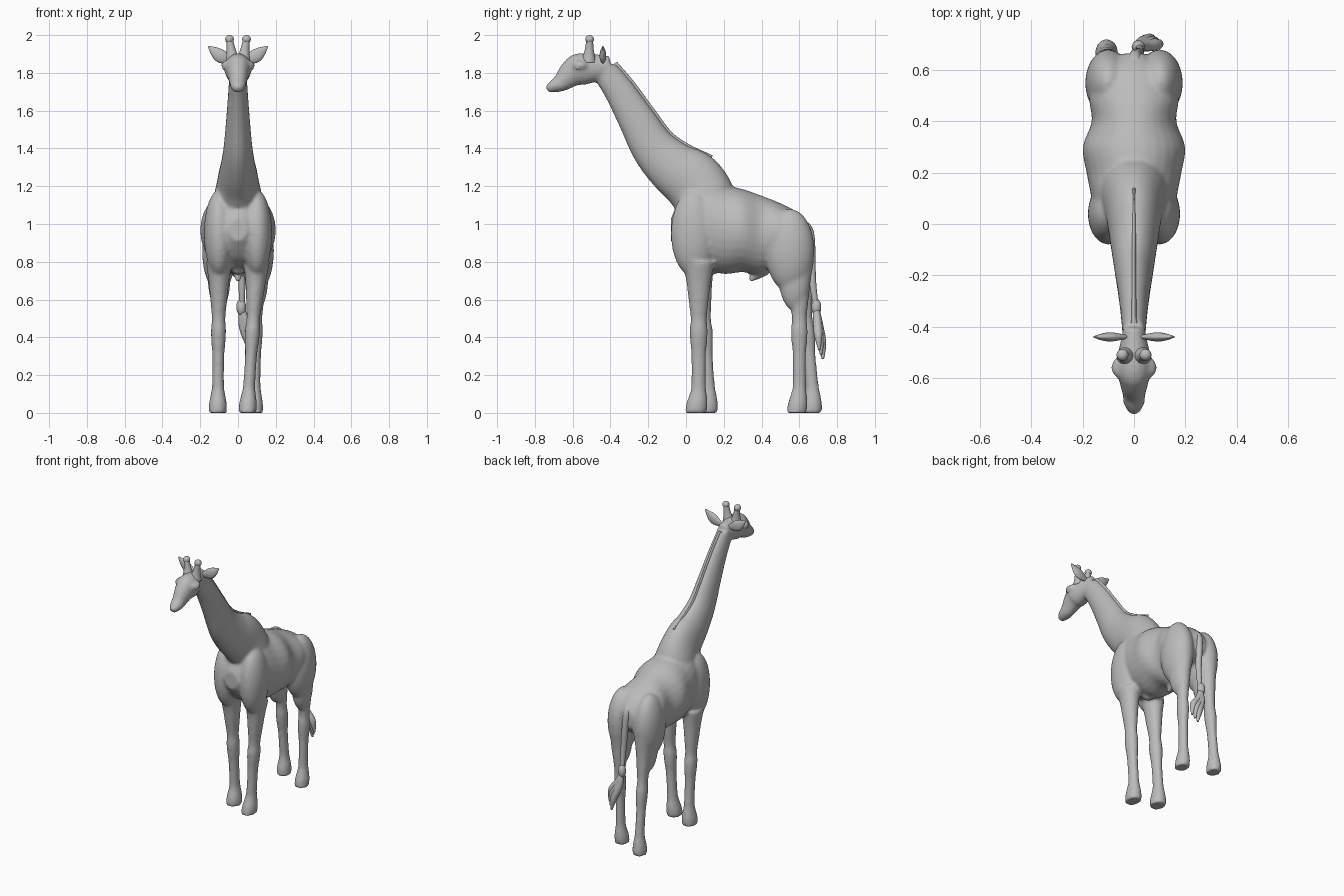
import bpy, bmesh, math
from mathutils import Matrix, Vector

default_cube = bpy.data.objects.get("Cube")
if default_cube:
    bpy.data.objects.remove(default_cube, do_unlink=True)

grey = bpy.data.materials.new("plain_grey")
grey.use_nodes = True
colour = (.5, .5, .5, 1)
grey.diffuse_color = colour
grey.node_tree.nodes["Principled BSDF"].inputs["Base Color"].default_value = colour

X_AXIS, Y_AXIS, Z_AXIS = Matrix.Identity(3)


def blend(start, end, factor):
    return start + (end - start) * factor


def taper(count, start, end, power=1):
    """Radii that change steadily from the first ring to the last."""
    return [blend(start, end, (i / (count - 1)) ** power) for i in range(count)]


def smooth_path(keys, steps):
    """Catmull-Rom curve through tuples of position and radii."""
    last = len(keys) - 1
    points = []
    for i in range(last):
        before, start, end, after = keys[max(i - 1, 0)], keys[i], keys[i + 1], keys[min(i + 2, last)]
        for step in range(steps):
            t = step / steps
            points.append([
                (2 * b + (c - a) * t + (2 * a - 5 * b + 4 * c - d) * t ** 2
                 + (3 * b - a - 3 * c + d) * t ** 3) / 2
                for a, b, c, d in zip(before, start, end, after)])
    points.append(keys[last])
    return points


def loft(bm, path, widths, depths, axis=None, side=X_AXIS, steps=6, sides=28):
    """Skin elliptical rings along a path; a fixed axis keeps the rings parallel."""
    keys = [(*position, w, d) for position, w, d in zip(path, widths, depths)]
    points = smooth_path(keys, steps)
    centres = [Vector(point[:3]) for point in points]
    rings = []
    for i, centre in enumerate(centres):
        along = axis or (centres[min(i + 1, len(centres) - 1)] - centres[max(i - 1, 0)]).normalized()
        across = (side - along * side.dot(along)).normalized()
        outward = along.cross(across)
        width, depth = points[i][3:]
        angles = [math.tau * k / sides for k in range(sides)]
        rings.append([bm.verts.new(centre + across * width * math.cos(angle)
                                   + outward * depth * math.sin(angle)) for angle in angles])
    for lower, upper in zip(rings, rings[1:]):
        for k in range(sides):
            bm.faces.new((lower[k - 1], lower[k], upper[k], upper[k - 1]))
    bm.faces.new(rings[0])
    bm.faces.new(rings[-1])


def ellipsoid(bm, centre, radii):
    matrix = Matrix.Translation(centre) @ Matrix.Diagonal((*radii, 1))
    bmesh.ops.create_uvsphere(bm, u_segments=32, v_segments=20, radius=1, matrix=matrix)


def finish(bm, name):
    bmesh.ops.recalc_face_normals(bm, faces=bm.faces)
    for face in bm.faces:
        face.smooth = True
    mesh = bpy.data.meshes.new(name)
    bm.to_mesh(mesh)
    bm.free()
    mesh.materials.append(grey)
    obj = bpy.data.objects.new(name, mesh)
    bpy.context.collection.objects.link(obj)
    return obj


body = bmesh.new()

# Barrel of the torso, evenly spaced from breast to rump
torso_heights = [.97, 1, 1, .97, .965, .94, .95, .93, .92]
torso_widths = [.05, .14, .165, .185, .2, .165, .175, .14, .04]
torso_depths = [.06, .19, .235, .235, .22, .21, .16, .125, .06]
torso_path = [(0, i / 10 - .1, height) for i, height in enumerate(torso_heights)]
torso_path[0], torso_path[-1] = (0, -.08, .97), (0, .665, .92)
loft(body, torso_path, torso_widths, torso_depths, axis=Y_AXIS)

# Neck widening into the withers and closing inside the torso
neck_path = [Vector((0, y, z)) for y, z in (
    (-.43, 1.81), (-.35, 1.7), (-.26, 1.55), (-.17, 1.4), (-.07, 1.3), (.04, 1.22), (.13, 1.1), (.2, 1))]
neck_widths = taper(6, .045, .11, power=1.4) + [.13, .08]
neck_depths = taper(6, .07, .165, power=1.3) + [.15, .08]
loft(body, neck_path, neck_widths, neck_depths)

# Head from the poll to the muzzle
head_path = [(0, -.4, 1.83), (0, -.55, 1.82), (0, -.6, 1.8), (0, -.66, 1.75), (0, -.7, 1.73), (0, -.735, 1.71)]
loft(body, head_path, [.04, .07, .06, .045, .04, .02], [.06, .085, .075, .05, .035, .02])

# Leg heights and thicknesses from the hoof up to the hip
leg_heights = (0, .05, .1, .15, .3, .38, .44, .5, .6, .7, .8)
leg_widths = (.048, .047, .038, .032, .032, .038, .04, .036, .045, .055, .07)


def leg(foot_x, foot_y, hip_y, size=1):
    hip_x = math.copysign(.1, foot_x)
    path = []
    for height in leg_heights:
        rise = height / leg_heights[-1]
        toe = .015 * max(0, 1 - height / .12)
        path.append((blend(foot_x, hip_x, rise), blend(foot_y, hip_y, rise) - toe, height))
    widths = [width * size for width in leg_widths]
    loft(body, path, widths, [width * 1.2 for width in widths], axis=Z_AXIS)


leg(.05, .067, hip_y=.067)
leg(-.107, .125, hip_y=.067)
leg(.088, .6, hip_y=.6, size=.92)
leg(-.107, .682, hip_y=.6, size=.92)

# Paired muscle masses and brows
for side in (1, -1):
    shoulder, thigh, lower_thigh = (side * .1, .04, .95), (side * .1, .55, .86), (side * .1, .575, .72)
    ellipsoid(body, shoulder, (.08, .12, .23))
    ellipsoid(body, thigh, (.09, .13, .22))
    ellipsoid(body, lower_thigh, (.06, .085, .18))
    ellipsoid(body, (side * .06, -.56, 1.84), (.03, .04, .025))

# Breastbone and belly sheath
ellipsoid(body, (0, .14, .77), (.04, .04, .04))
loft(body, [(0, .43, .76), (0, .38, .73), (0, .335, .705)], taper(3, .03, .016), taper(3, .03, .016))

# Fuse the parts into one smooth skin
skin = finish(body, "body")
fuse = skin.modifiers.new("fuse", "REMESH")
fuse.mode = "VOXEL"
fuse.voxel_size = .01
fuse.use_smooth_shade = True
soften = skin.modifiers.new("soften", "SMOOTH")
soften.factor = .5
soften.iterations = 8

# Thin mane raised behind the neck
mane = bmesh.new()
mane_path = [point + Vector((0, .008, .007)) for point in neck_path[:-2]]
loft(mane, mane_path, [.016] * len(mane_path), neck_depths)
finish(mane, "mane")

# Ears, horns and eyes on both sides
for side, label in ((1, "left"), (-1, "right")):
    ear = bmesh.new()
    ear_path = [(side * x, -.44, z) for x, z in ((.03, 1.865), (.085, 1.885), (.12, 1.91), (.157, 1.94))]
    ear_widths = [.015, .035, .028, .004]
    loft(ear, ear_path, [width * .5 for width in ear_widths], ear_widths, side=Y_AXIS)
    finish(ear, label + "_ear")

    horn = bmesh.new()
    horn_tip = (side * .045, -.51, 1.978)
    horn_radii = [.04, .024, .018]
    loft(horn, [(side * .027, -.515, 1.86), (side * .036, -.512, 1.92), horn_tip], horn_radii, horn_radii)
    ellipsoid(horn, horn_tip, (.023, .023, .022))
    finish(horn, label + "_horn")

    eye = bmesh.new()
    ellipsoid(eye, (side * .065, -.57, 1.832), (.019, .019, .019))
    finish(eye, label + "_eye")

# Tail ending in a knot
tail = bmesh.new()
tail_path = [(0, .6, 1), (.005, .655, .95), (.02, .67, .7), (.02, .69, .55)]
tail_radii = taper(len(tail_path), .028, .014)
loft(tail, tail_path, tail_radii, tail_radii)
ellipsoid(tail, (.017, .69, .56), (.026, .026, .045))
finish(tail, "tail")

# Swinging tuft of three strands
tuft = bmesh.new()
tuft_radii = [.016, .023, .022, .006]
for strand in (-1, 0, 1):
    spread = Vector((.015, -.01, .025)) * strand
    tuft_path = [Vector((.02, .69, .55)), Vector((.035, .7, .47)) + spread / 2,
                 Vector((.075, .71, .39)) + spread, Vector((.09, .715, .31)) + spread]
    loft(tuft, tuft_path, tuft_radii, tuft_radii, sides=12)
finish(tuft, "tail_tuft")
